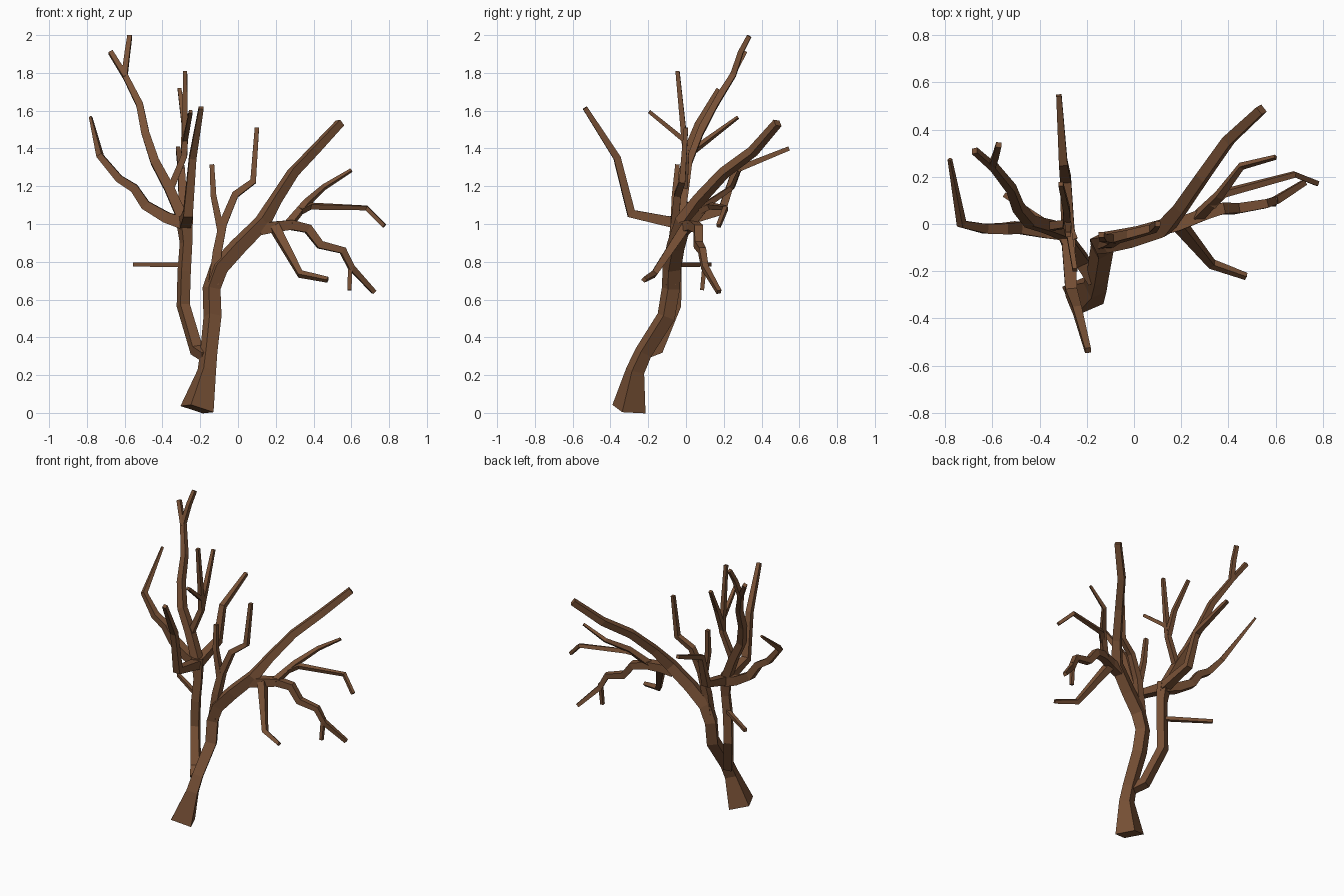
import bpy, bmesh, math
from mathutils import Vector

bark = bpy.data.materials.new("brown_bark")
bark.diffuse_color = (0.19, 0.083, 0.037, 1)


def branch(name, pts, r0, r1, ref=(1, 0, 0), turn=45, radii=None):
    """Four-sided tapering tube through pts, closed at both ends."""
    pts = [Vector(p) for p in pts]
    n = len(pts)
    seg = [(b - a).normalized() for a, b in zip(pts, pts[1:])]
    dist = [0.0]
    for a, b in zip(pts, pts[1:]):
        dist.append(dist[-1] + (b - a).length)
    bm = bmesh.new()
    rings, u = [], Vector(ref)
    for i, p in enumerate(pts):
        t = (seg[max(i - 1, 0)] + seg[min(i, n - 2)]).normalized()
        if abs(u.dot(t)) > 0.9 and i == 0:
            u = Vector((0, 0, 1))
        u = (u - t * u.dot(t)).normalized()
        v = t.cross(u)
        r = radii[i] if radii else r0 + (r1 - r0) * dist[i] / dist[-1]
        ring = []
        for k in range(4):
            a = math.radians(turn + 90 * k)
            ring.append(bm.verts.new(p + (u * math.cos(a) + v * math.sin(a)) * r))
        rings.append(ring)
    for a, b in zip(rings, rings[1:]):
        for k in range(4):
            j = (k + 1) % 4
            bm.faces.new((a[k], a[j], b[j], b[k]))
    bm.faces.new(rings[0][::-1])
    bm.faces.new(rings[-1])
    me = bpy.data.meshes.new(name)
    bm.to_mesh(me)
    bm.free()
    me.materials.append(bark)
    ob = bpy.data.objects.new(name, me)
    bpy.context.collection.objects.link(ob)


# Flared trunk running on into the right stem and its long upper limb
branch("trunk_and_right_limb",
       [(-.217, -.302, .02), (-.165, -.268, .225), (-.155, -.225, .32),
        (-.135, -.105, .51), (-.14, -.08, .66), (-.10, -.075, .77),
        (0, -.055, .88), (.13, -.015, 1.01), (.20, .07, 1.13),
        (.29, .20, 1.27), (.40, .355, 1.385), (.54, .485, 1.535)],
       0, 0, turn=-20,
       radii=[.096, .052, .048, .05, .05, .052, .05, .046, .036, .033, .031, .027])

# Left stem up to the crown fork
branch("left_stem",
       [(-.17, -.24, .30), (-.22, -.155, .335), (-.29, -.06, .57),
        (-.285, -.06, .75), (-.275, -.05, .90), (-.285, -.04, 1.04)],
       0, 0, radii=[.035, .04, .038, .038, .036, .05])

# Left crown branches
branch("left_twig", [(-.28, -.055, .785), (-.55, .125, .785)], .018, .015)
branch("left_outer_branch",
       [(-.28, -.04, 1.0), (-.38, -.03, 1.035), (-.49, -.015, 1.10),
        (-.55, -.02, 1.19), (-.63, -.02, 1.24), (-.73, 0, 1.36),
        (-.78, .275, 1.565)], .045, .010)
branch("left_tall_branch",
       [(-.28, -.04, 1.0), (-.365, -.01, 1.19), (-.44, .01, 1.33),
        (-.49, .07, 1.48), (-.52, .15, 1.63), (-.60, .25, 1.79),
        (-.585, .29, 1.91), (-.573, .335, 1.995)], .041, .017)
branch("left_tall_fork", [(-.595, .24, 1.78), (-.675, .31, 1.91)], .02, .018)
branch("left_inner_branch",
       [(-.36, -.01, 1.18), (-.285, 0, 1.36), (-.28, -.01, 1.46),
        (-.28, -.045, 1.81)], .026, .015)
branch("left_inner_back_fork",
       [(-.285, 0, 1.38), (-.285, .06, 1.53), (-.31, .17, 1.715)], .024, .014)
branch("left_inner_front_fork",
       [(-.28, -.005, 1.44), (-.25, -.195, 1.595)], .018, .014)
branch("left_front_branch",
       [(-.28, -.03, 1.0), (-.265, -.29, 1.055), (-.24, -.365, 1.35),
        (-.195, -.535, 1.615)], .042, .018)
branch("left_back_branch",
       [(-.28, -.03, 1.01), (-.29, .19, 1.07), (-.30, .26, 1.285),
        (-.318, .545, 1.40)], .040, .016)

# Upright branch between the two stems
branch("middle_branch",
       [(-.13, -.08, .68), (-.11, -.075, .85), (-.08, -.06, 1.0),
        (-.015, -.045, 1.155), (.08, -.02, 1.225), (.10, 0, 1.51)], .038, .016)
branch("middle_fork",
       [(-.09, -.065, .96), (-.13, -.06, 1.15), (-.138, -.045, 1.315)], .027, .017)

# Right side branches
branch("right_lower_branch",
       [(.11, -.02, .97), (.19, 0, .985), (.28, .035, .995), (.37, .065, .975),
        (.435, .065, .89), (.555, .085, .86), (.60, .10, .77),
        (.72, .175, .64)], .042, .017)
branch("right_lower_fork", [(.595, .10, .80), (.59, .085, .65)], .017, .015)
branch("right_drooping_branch",
       [(.19, 0, .99), (.33, -.17, .735), (.475, -.222, .705)], .036, .016)
branch("right_upper_branch",
       [(.27, .03, 1.0), (.36, .12, 1.11), (.455, .245, 1.195),
        (.60, .283, 1.285)], .028, .011)
branch("right_middle_branch",
       [(.33, .08, 1.07), (.38, .13, 1.095), (.68, .21, 1.085), (.775, .172, .99)],
       .022, .015)
